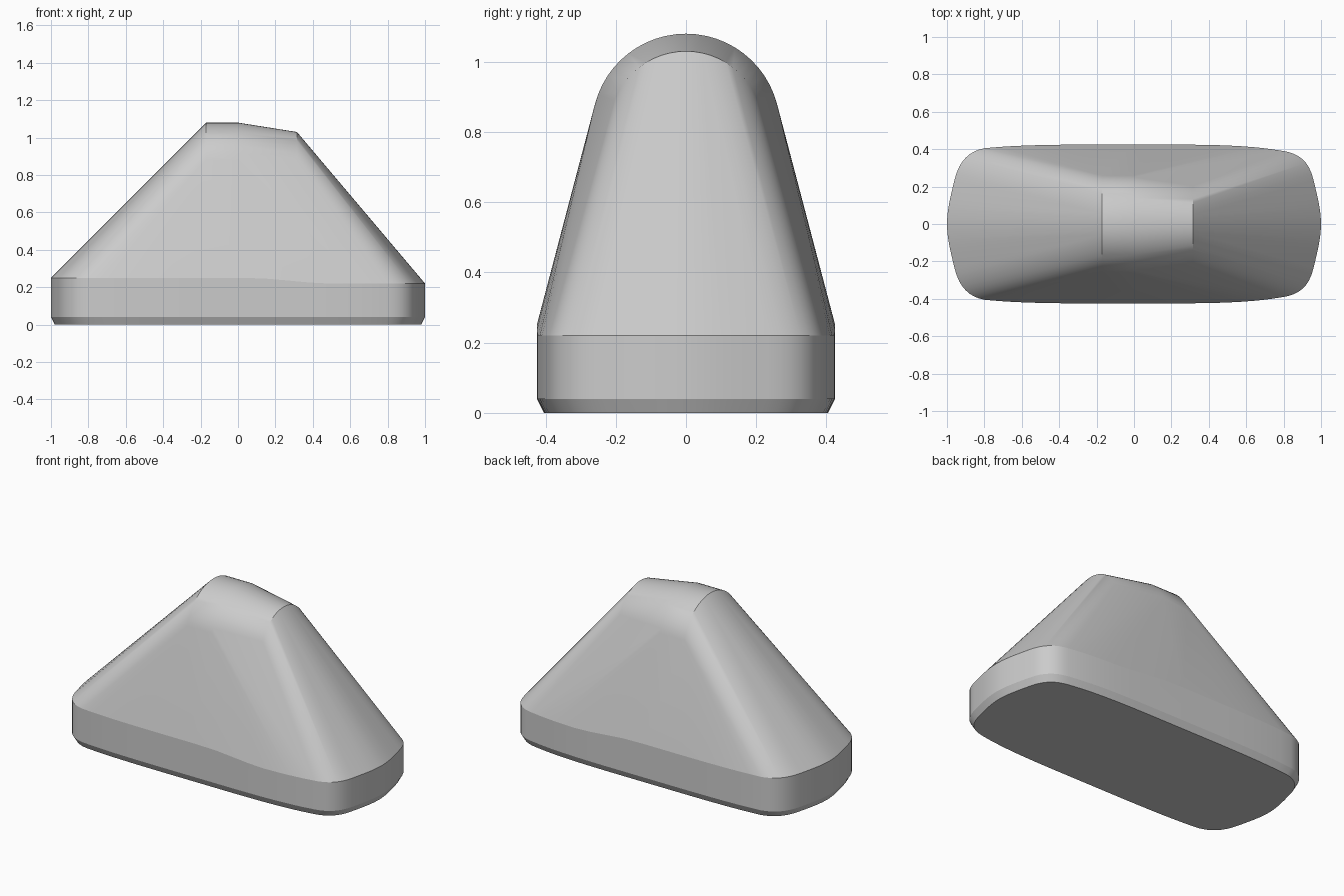
import bpy, bmesh, math
from mathutils import Vector
from mathutils.geometry import interpolate_bezier

cube = bpy.data.objects.get("Cube")
if cube:
    bpy.data.objects.remove(cube, do_unlink=True)

# Plain grey plastic
grey = bpy.data.materials.new("plain_grey")
grey.use_nodes = True
colour = (0.6, 0.6, 0.6, 1)
grey.diffuse_color = colour
grey.node_tree.nodes["Principled BSDF"].inputs["Base Color"].default_value = colour

# Half of the plan outline as chained curves: end, corner, side, side, corner, end
segments = [
    ((-1, 0), (-.998, .08), (-.985, .13), (-.96, .235)),
    ((-.96, .235), (-.935, .34), (-.88, .39), (-.8, .405)),
    ((-.8, .405), (-.6, .425), (-.4, .425), (0, .425)),
    ((0, .425), (.4, .425), (.6, .425), (.8, .39)),
    ((.8, .39), (.88, .376), (.935, .34), (.96, .235)),
    ((.96, .235), (.985, .13), (.998, .08), (1, 0)),
]
half = []
for seg in segments:
    a, h1, h2, b = (Vector((x, y, 0)) for x, y in seg)
    half += interpolate_bezier(a, h1, h2, b, 9)[:-1]
half.append(Vector((1, 0, 0)))
outline = half + [Vector((p.x, -p.y, 0)) for p in half[1:-1]]


def rim_height(x):
    """Rim dips gently towards the right-hand end."""
    t = min(max((x - .05) / .45, 0), 1)
    return .25 - .03 * t * t * (3 - 2 * t)


bm = bmesh.new()
# Chamfered foot, straight wall and rim
for p in outline:
    bm.verts.new((p.x * .98, p.y * .953, 0))
    bm.verts.new((p.x, p.y, .04))
    bm.verts.new((p.x, p.y, rim_height(p.x)))

# Rounded ridge: arches tangent to the sloping sides
lean = math.radians(14.7)
for x, radius in ((-.17, .268), (0, .268), (.315, .218)):
    for i in range(25):
        a = lean + (math.pi - 2 * lean) * i / 24
        bm.verts.new((x, radius * math.cos(a), .812 + radius * math.sin(a)))

# Skin the sections, then clean up flat areas
bmesh.ops.convex_hull(bm, input=bm.verts)
bmesh.ops.delete(bm, geom=[v for v in bm.verts if not v.link_faces], context='VERTS')
bmesh.ops.dissolve_limit(bm, angle_limit=math.radians(.3),
                         verts=bm.verts, edges=bm.edges)
bmesh.ops.recalc_face_normals(bm, faces=bm.faces)

mesh = bpy.data.meshes.new("tapered_body")
bm.to_mesh(mesh)
bm.free()
body = bpy.data.objects.new("tapered_body", mesh)
bpy.context.collection.objects.link(body)
mesh.materials.append(grey)

# Smooth surfaces with crisp rim, foot and ridge ends
bpy.context.view_layer.objects.active = body
body.select_set(True)
bpy.ops.object.shade_smooth_by_angle(angle=math.radians(30))
bm = bmesh.new()
bm.from_mesh(mesh)
for e in bm.edges:
    walls = [abs(f.normal.z) < .02 for f in e.link_faces]
    if len(walls) == 2 and walls[0] != walls[1]:
        e.smooth = False
bm.to_mesh(mesh)
bm.free()
